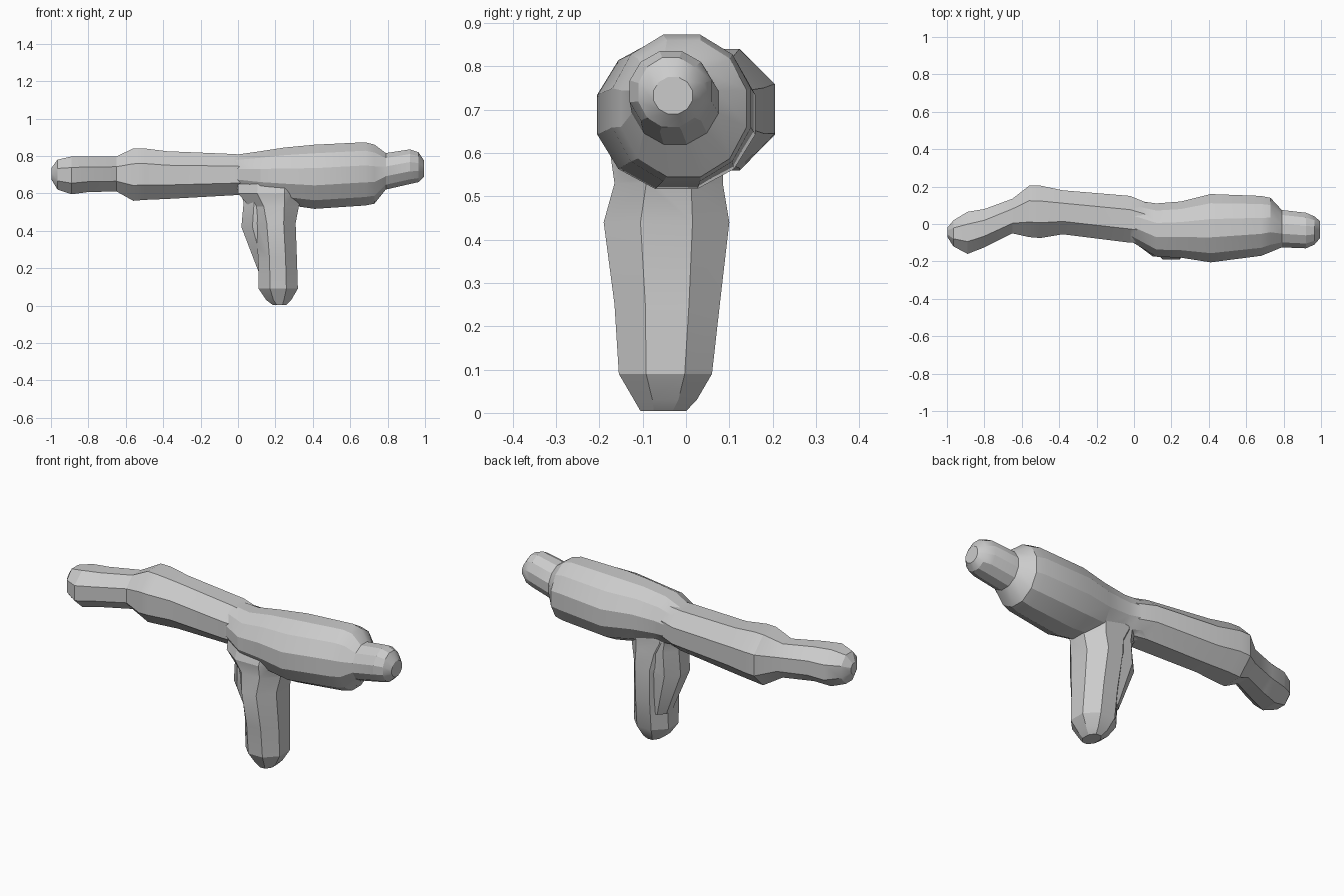
import bpy, bmesh, math

def loft(name, sections, sides, axis):
    """Sections: (position, u min, u max, v min, v max) boxes holding a polygon ring."""
    bm = bmesh.new()
    rings = []
    off = math.pi / sides
    k = 1 / math.cos(off)
    for p, u0, u1, v0, v1 in sections:
        ring = []
        for i in range(sides):
            a = off + 2 * math.pi * i / sides
            u = (u0 + u1) / 2 + (u1 - u0) / 2 * k * math.cos(a)
            v = (v0 + v1) / 2 + (v1 - v0) / 2 * k * math.sin(a)
            ring.append(bm.verts.new((p, u, v) if axis == 'X' else (u, v, p)))
        rings.append(ring)
    for a, b in zip(rings, rings[1:]):
        for i in range(sides):
            j = (i + 1) % sides
            bm.faces.new((a[i], a[j], b[j], b[i]))
    bm.faces.new(rings[0][::-1])
    bm.faces.new(rings[-1])
    bmesh.ops.recalc_face_normals(bm, faces=bm.faces)
    me = bpy.data.meshes.new(name)
    bm.to_mesh(me)
    bm.free()
    ob = bpy.data.objects.new(name, me)
    bpy.context.collection.objects.link(ob)
    return ob

# thick half of the crossbar, with the narrow nub: x, y range, z range
body = loft("crossbar_body", [
    (-0.02, -0.09, 0.13, 0.60, 0.805),
    (0.12, -0.175, 0.11, 0.565, 0.825),
    (0.25, -0.18, 0.12, 0.54, 0.845),
    (0.41, -0.205, 0.16, 0.517, 0.86),
    (0.68, -0.17, 0.15, 0.535, 0.873),
    (0.73, -0.15, 0.14, 0.545, 0.86),
    (0.79, -0.125, 0.075, 0.62, 0.815),
    (0.92, -0.13, 0.06, 0.65, 0.835),
    (0.965, -0.11, 0.04, 0.66, 0.82),
    (0.995, -0.075, 0.015, 0.69, 0.775)], 12, 'X')

# thinner bent half of the crossbar
arm = loft("bent_arm", [
    (-0.998, -0.07, -0.02, 0.675, 0.735),
    (-0.965, -0.12, 0.02, 0.62, 0.78),
    (-0.89, -0.16, 0.065, 0.595, 0.797),
    (-0.80, -0.125, 0.08, 0.607, 0.797),
    (-0.65, -0.05, 0.135, 0.61, 0.797),
    (-0.56, -0.07, 0.205, 0.56, 0.84),
    (-0.50, -0.075, 0.205, 0.565, 0.84),
    (-0.38, -0.055, 0.18, 0.57, 0.825),
    (-0.02, -0.10, 0.15, 0.59, 0.81),
    (0.10, -0.10, 0.10, 0.60, 0.80)], 8, 'X')

# upright leg: z, x range, y range
leg = loft("upright_leg", [
    (0.004, 0.185, 0.26, -0.105, 0.0),
    (0.03, 0.15, 0.285, -0.12, 0.025),
    (0.09, 0.11, 0.32, -0.155, 0.06),
    (0.25, 0.108, 0.315, -0.165, 0.078),
    (0.44, 0.09, 0.308, -0.19, 0.1),
    (0.53, 0.06, 0.325, -0.165, 0.085),
    (0.60, 0.0, 0.35, -0.175, 0.085),
    (0.68, 0.0, 0.36, -0.15, 0.08)], 8, 'Z')

# rear swelling on the inner side of the leg
swell = loft("leg_swelling", [
    (0.18, 0.11, 0.22, -0.07, 0.05),
    (0.42, 0.018, 0.22, -0.12, 0.08),
    (0.55, 0.03, 0.22, -0.13, 0.08),
    (0.66, 0.0, 0.24, -0.10, 0.08)], 8, 'Z')

# fuse everything into one skin
for part in (arm, leg, swell):
    mod = body.modifiers.new("fuse", 'BOOLEAN')
    mod.operation = 'UNION'
    mod.solver = 'EXACT'
    mod.object = part
    bpy.context.view_layer.objects.active = body
    bpy.ops.object.modifier_apply(modifier=mod.name)
    bpy.data.objects.remove(part)

body.select_set(True)
bpy.context.view_layer.objects.active = body
bpy.ops.object.shade_smooth_by_angle(angle=math.radians(25))
